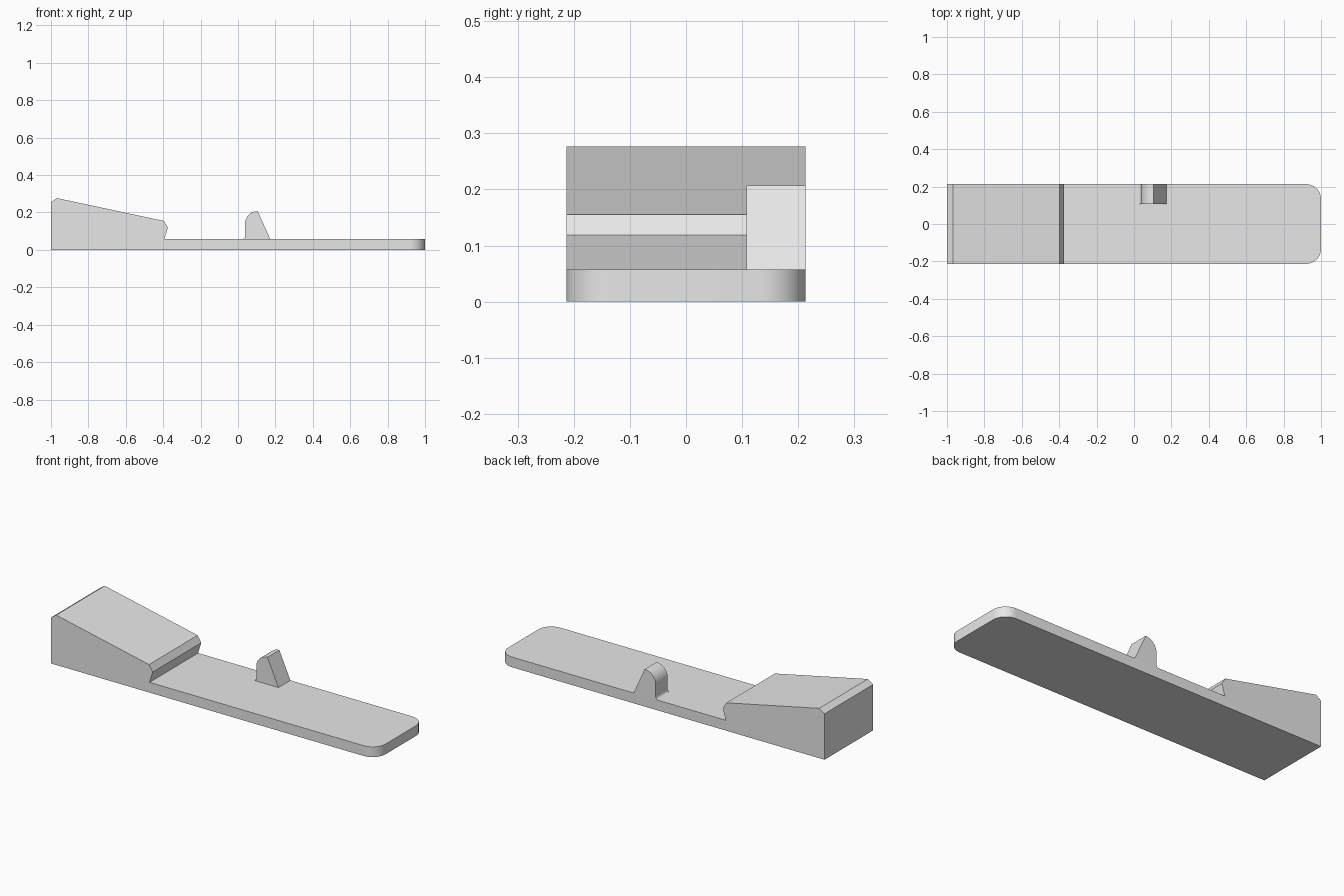
import bpy
import bmesh
import math

cube = bpy.data.objects.get("Cube")
if cube:
    bpy.data.objects.remove(cube, do_unlink=True)

HALF_WIDTH = 0.213
DECK_TOP = 0.057

grey = bpy.data.materials.new("light_grey")
grey.use_nodes = True
grey.diffuse_color = (0.8, 0.8, 0.8, 1)
grey.node_tree.nodes["Principled BSDF"].inputs["Base Color"].default_value = (0.8, 0.8, 0.8, 1)


def arc(cx, cz, radius, start, end, steps):
    """Points on an arc in the x-z plane, angles in degrees."""
    angles = [math.radians(start + (end - start) * i / steps) for i in range(steps + 1)]
    return [(cx + radius * math.cos(a), cz + radius * math.sin(a)) for a in angles]


def extrude_profile(name, profile, y0, y1, corner_radius=0):
    """Extrude an x-z profile along y, optionally rounding the upright edges at the +x end."""
    bm = bmesh.new()
    face = bm.faces.new([bm.verts.new((x, y0, z)) for x, z in profile])
    result = bmesh.ops.extrude_face_region(bm, geom=[face])
    moved = [v for v in result["geom"] if isinstance(v, bmesh.types.BMVert)]
    bmesh.ops.translate(bm, verts=moved, vec=(0, y1 - y0, 0))
    if corner_radius:
        end = max(x for x, z in profile)
        upright = [e for e in bm.edges
                   if all(abs(v.co.x - end) < 1e-4 for v in e.verts)
                   and abs(e.verts[0].co.y - e.verts[1].co.y) < 1e-4]
        bmesh.ops.bevel(bm, geom=upright, offset=corner_radius, segments=12,
                        profile=0.5, affect='EDGES')
    bmesh.ops.recalc_face_normals(bm, faces=bm.faces[:])
    mesh = bpy.data.meshes.new(name)
    bm.to_mesh(mesh)
    bm.free()
    mesh.materials.append(grey)
    obj = bpy.data.objects.new(name, mesh)
    bpy.context.collection.objects.link(obj)
    bpy.ops.object.select_all(action='DESELECT')
    obj.select_set(True)
    bpy.context.view_layer.objects.active = obj
    bpy.ops.object.shade_smooth_by_angle(angle=math.radians(30))
    return obj


# Flat deck with the sloped, undercut block at its left end
body = [(-1, 0), (1, 0), (1, DECK_TOP), (-0.394, DECK_TOP), (-0.375, 0.119),
        (-0.397, 0.155), (-0.968, 0.277), (-1, 0.255)]
extrude_profile("deck_and_wedge", body, -HALF_WIDTH, HALF_WIDTH, corner_radius=0.08)

# Small catch at the back edge: straight ramp, rounded crown, filleted foot
catch = [(0.173, DECK_TOP)]
catch += arc(0.105, 0.139, 0.068, 90, 180, 12)
catch += arc(0.022, DECK_TOP + 0.015, 0.015, 0, -90, 5)
extrude_profile("catch", catch, 0.108, HALF_WIDTH)
